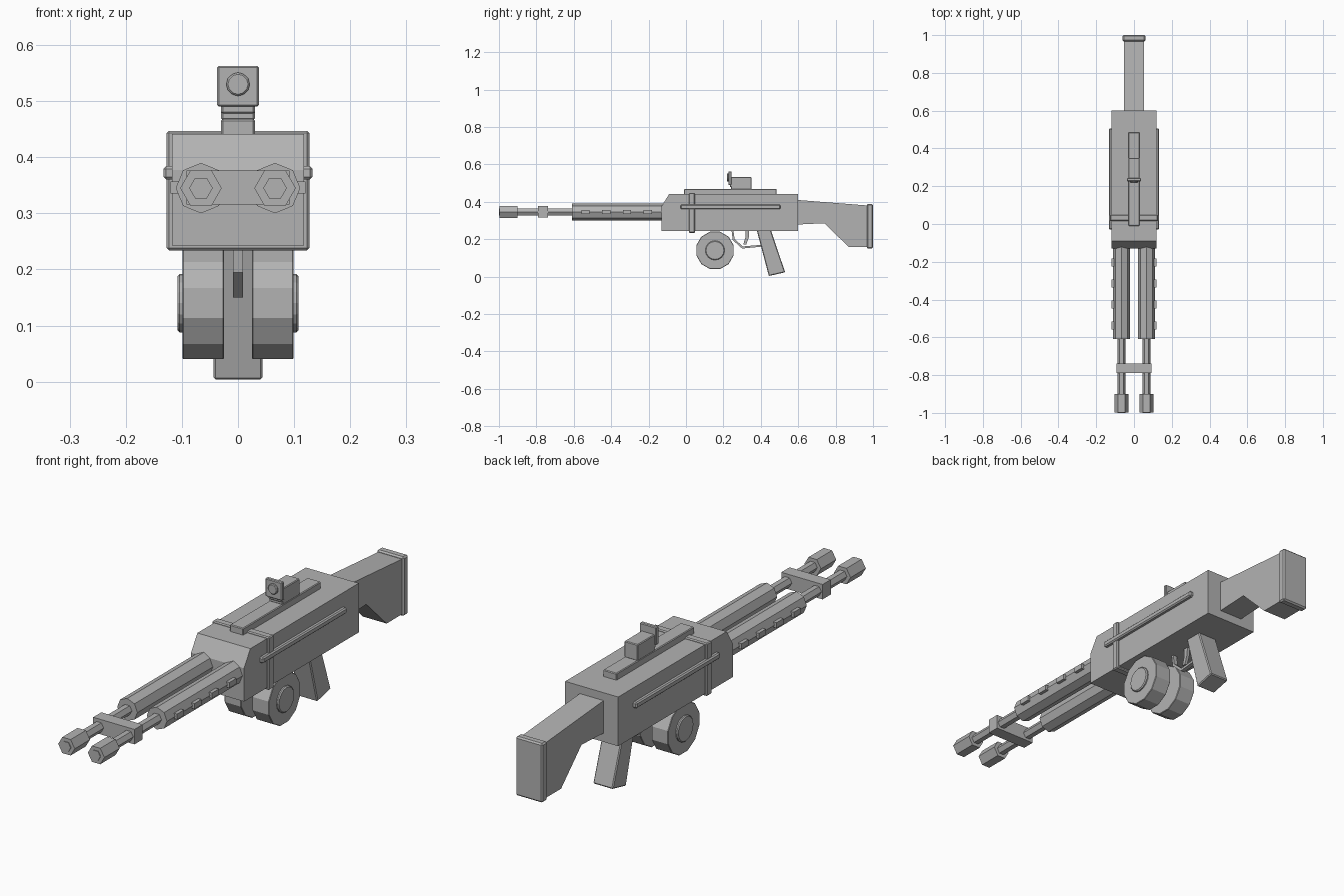
import bpy
import bmesh
from math import cos, sin, tau

cube = bpy.data.objects.get("Cube")
if cube:
    bpy.data.objects.remove(cube, do_unlink=True)

grey = bpy.data.materials.new("plain_grey")
grey.use_nodes = True
grey.diffuse_color = (0.45, 0.45, 0.45, 1)
grey.node_tree.nodes["Principled BSDF"].inputs["Base Color"].default_value = (0.45, 0.45, 0.45, 1)


def prism(name, profile, axis, start, end, bevel=0):
    """Extrude a profile along x (profile in y, z) or along y (profile in x, z)."""
    bm = bmesh.new()

    def ring(t):
        return [bm.verts.new((t, u, v) if axis == "x" else (u, t, v)) for u, v in profile]

    a, b = ring(start), ring(end)
    bm.faces.new(a)
    bm.faces.new(b)
    for i in range(len(a)):
        j = (i + 1) % len(a)
        bm.faces.new((a[i], a[j], b[j], b[i]))
    bmesh.ops.recalc_face_normals(bm, faces=bm.faces)
    mesh = bpy.data.meshes.new(name)
    bm.to_mesh(mesh)
    bm.free()
    mesh.materials.append(grey)
    obj = bpy.data.objects.new(name, mesh)
    bpy.context.collection.objects.link(obj)
    if bevel:
        mod = obj.modifiers.new("Bevel", "BEVEL")
        mod.width = bevel
        mod.segments = 1
    return obj


def box(name, x, y, z, bevel=0):
    """Box from (min, max) pairs."""
    profile = [(x[0], z[0]), (x[1], z[0]), (x[1], z[1]), (x[0], z[1])]
    return prism(name, profile, "y", y[0], y[1], bevel)


def ngon(centre, radius, sides, turn=0.0):
    """Regular polygon; turn is a fraction of one side."""
    angles = [tau * (i + turn) / sides for i in range(sides)]
    return [(centre[0] + radius * cos(a), centre[1] + radius * sin(a)) for a in angles]


# Receiver with sloped front, and the strap around it
receiver = [(-0.13, 0.243), (0.6, 0.243), (0.6, 0.441), (-0.09, 0.441), (-0.13, 0.377)]
prism("receiver", receiver, "x", -0.118, 0.118)
box("receiver_strap", (-0.127, 0.127), (0.016, 0.048), (0.234, 0.447), 0.004)

# Top rail and sight
box("top_rail", (-0.03, 0.03), (-0.01, 0.485), (0.438, 0.468), 0.003)
box("sight_base", (-0.03, 0.03), (0.24, 0.35), (0.466, 0.488), 0.003)
box("sight_body", (-0.03, 0.03), (0.235, 0.35), (0.478, 0.532), 0.003)
box("sight_plate", (-0.037, 0.037), (0.226, 0.243), (0.49, 0.563), 0.003)
prism("sight_lens", ngon((0, 0.53), 0.021, 12), "y", 0.218, 0.23, 0.003)

# Parts that come in a left and a right
for side, s in (("left", 1), ("right", -1)):
    centre = (s * 0.066, 0.345)
    prism("handguard_" + side, ngon(centre, 0.045, 8), "y", -0.61, -0.12)
    prism("barrel_" + side, ngon(centre, 0.021, 6), "y", -1.0, -0.6)
    prism("muzzle_" + side, ngon(centre, 0.037, 6), "y", -0.997, -0.9)
    for i in range(4):
        y = -0.537 + i * 0.111
        box(f"handguard_vent_{side}_{i + 1}", sorted((s * 0.09, s * 0.12)),
            (y - 0.022, y + 0.022), (0.335, 0.357))
    box("side_rail_" + side, sorted((s * 0.11, s * 0.133)), (-0.03, 0.505), (0.36, 0.384), 0.005)
    hub = (0.155, 0.14)
    prism("drum_" + side, ngon(hub, 0.1035, 12, 0.5), "x", s * 0.025, s * 0.099, 0.002)
    prism("drum_cap_" + side, ngon(hub, 0.052, 16), "x", s * 0.095, s * 0.108, 0.004)

# Bridge joining both barrels
box("barrel_bridge", (-0.092, 0.092), (-0.79, -0.738), (0.316, 0.376))

# Trigger and its guard
guard = [(0.243, 0.25), (0.25, 0.195), (0.3, 0.15), (0.405, 0.16),
         (0.405, 0.17), (0.304, 0.161), (0.26, 0.2), (0.253, 0.25)]
prism("trigger_guard", guard, "x", -0.009, 0.009)
trigger = [(0.318, 0.25), (0.338, 0.25), (0.336, 0.21), (0.322, 0.172), (0.306, 0.172), (0.318, 0.21)]
prism("trigger", trigger, "x", -0.006, 0.006)

# Slanted grip
grip = [(0.375, 0.26), (0.45, 0.26), (0.53, 0.023), (0.443, 0.003)]
prism("grip", grip, "x", -0.044, 0.044, 0.004)

# Shoulder stock and butt plate
stock = [(0.59, 0.41), (0.97, 0.38), (0.97, 0.158), (0.87, 0.158), (0.74, 0.285), (0.59, 0.278)]
prism("stock", stock, "x", -0.053, 0.053)
box("butt_plate", (-0.06, 0.06), (0.967, 1.0), (0.15, 0.388), 0.006)
